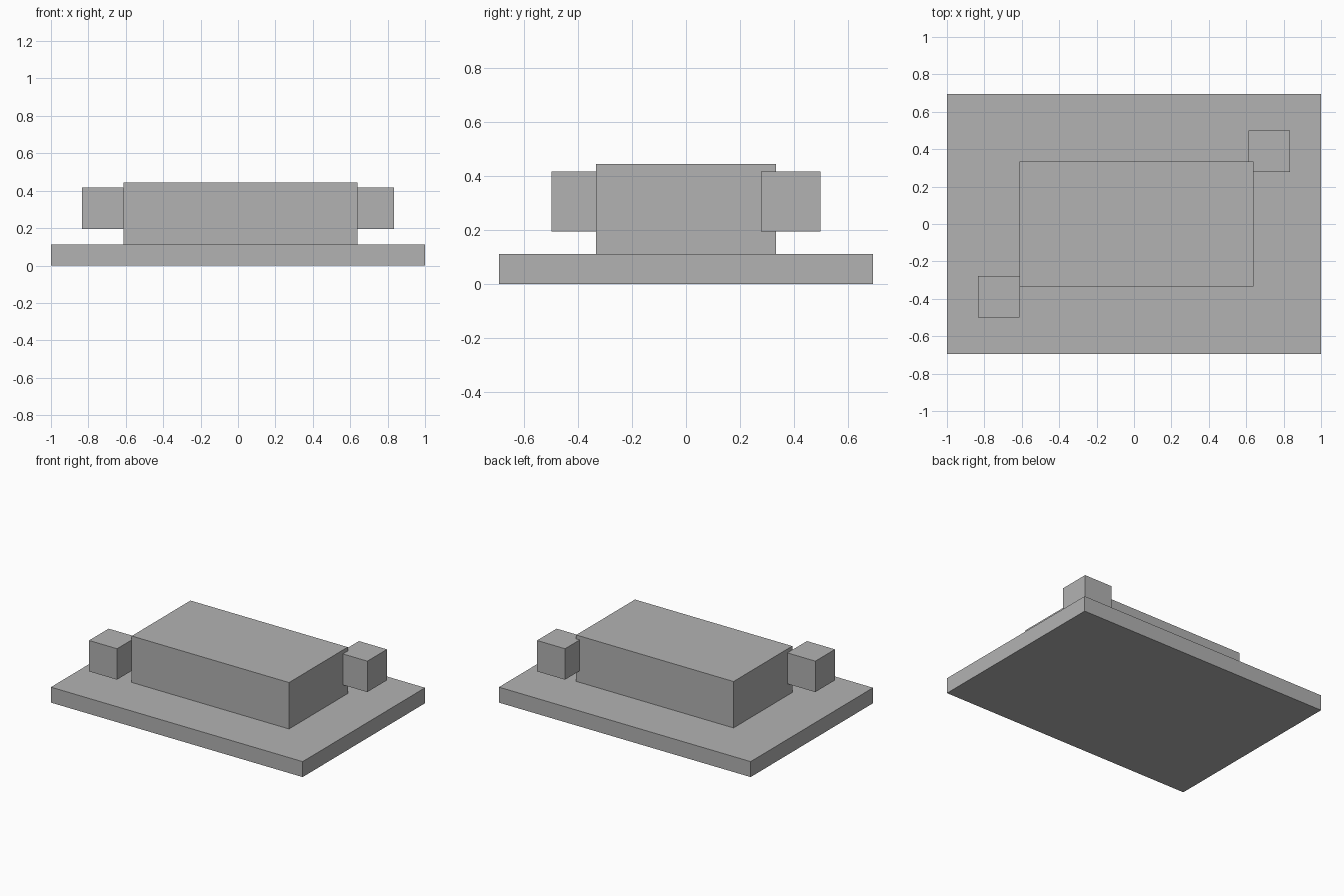
import bpy

if "Cube" in bpy.data.objects:
    bpy.data.objects.remove(bpy.data.objects["Cube"])

U = 1 / 36  # modelling unit: the plate is 72 units long

grey = bpy.data.materials.new("plain_grey")
grey.diffuse_color = (0.448, 0.448, 0.448, 1)
grey.use_nodes = True
grey.node_tree.nodes["Principled BSDF"].inputs["Base Color"].default_value = grey.diffuse_color


def box(name, lo, hi):
    """Axis-aligned box between two corners given in modelling units."""
    centre = [(a + b) / 2 * U for a, b in zip(lo, hi)]
    bpy.ops.mesh.primitive_cube_add(size=1, location=centre)
    ob = bpy.context.object
    ob.name = name
    ob.scale = [(b - a) * U for a, b in zip(lo, hi)]
    bpy.ops.object.transform_apply(location=False, rotation=False, scale=True)
    ob.data.materials.append(grey)
    return ob


# Base plate and main body
box("base_plate", (-36, -25, 0), (36, 25, 4))
box("main_block", (-22, -12, 4), (23, 12, 16))

# Two small cubes at opposite corners of the body
box("left_front_cube", (-30, -18, 7), (-22, -10, 15))
box("right_back_cube", (22, 10, 7), (30, 18, 15))
